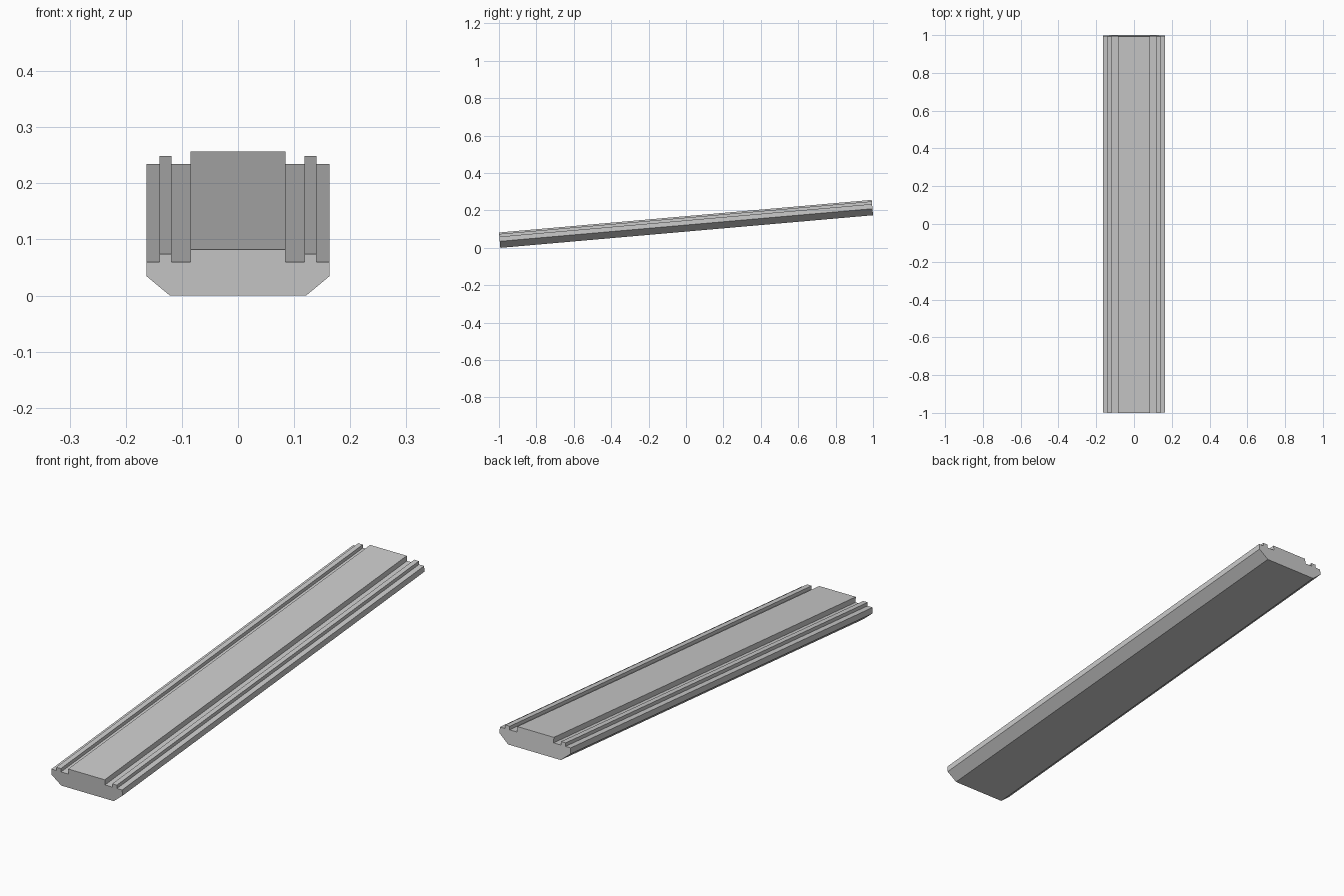
import bpy, bmesh
from math import radians, sin, cos
from mathutils import Matrix

if "Cube" in bpy.data.objects:
    bpy.data.objects.remove(bpy.data.objects["Cube"])

TILT = radians(5)
HEIGHT = 0.0823
LENGTH = (2 - HEIGHT * sin(TILT)) / cos(TILT)

# Right half of the rail cross-section, bottom to top
half = [(0.1215, 0), (0.1635, 0.035), (0.1635, 0.060), (0.140, 0.060),
        (0.140, 0.0745), (0.1187, 0.0745), (0.1187, 0.060),
        (0.0845, 0.060), (0.0845, HEIGHT)]
profile = half + [(-x, z) for x, z in reversed(half)]

# Extrude the mirrored section along y
bm = bmesh.new()
section = bm.faces.new([bm.verts.new((x, -LENGTH / 2, z)) for x, z in profile])
ext = bmesh.ops.extrude_face_region(bm, geom=[section])
new_verts = [g for g in ext["geom"] if isinstance(g, bmesh.types.BMVert)]
bmesh.ops.translate(bm, verts=new_verts, vec=(0, LENGTH, 0))
bmesh.ops.recalc_face_normals(bm, faces=bm.faces)

# Tilt the rail upward to the back, then rest its lowest edge on the ground
bm.transform(Matrix.Rotation(TILT, 4, 'X'))
ys = [v.co.y for v in bm.verts]
low = min(v.co.z for v in bm.verts)
bm.transform(Matrix.Translation((0, -(min(ys) + max(ys)) / 2, -low)))

mesh = bpy.data.meshes.new("grooved_rail")
bm.to_mesh(mesh)
bm.free()
rail = bpy.data.objects.new("grooved_rail", mesh)
bpy.context.collection.objects.link(rail)
